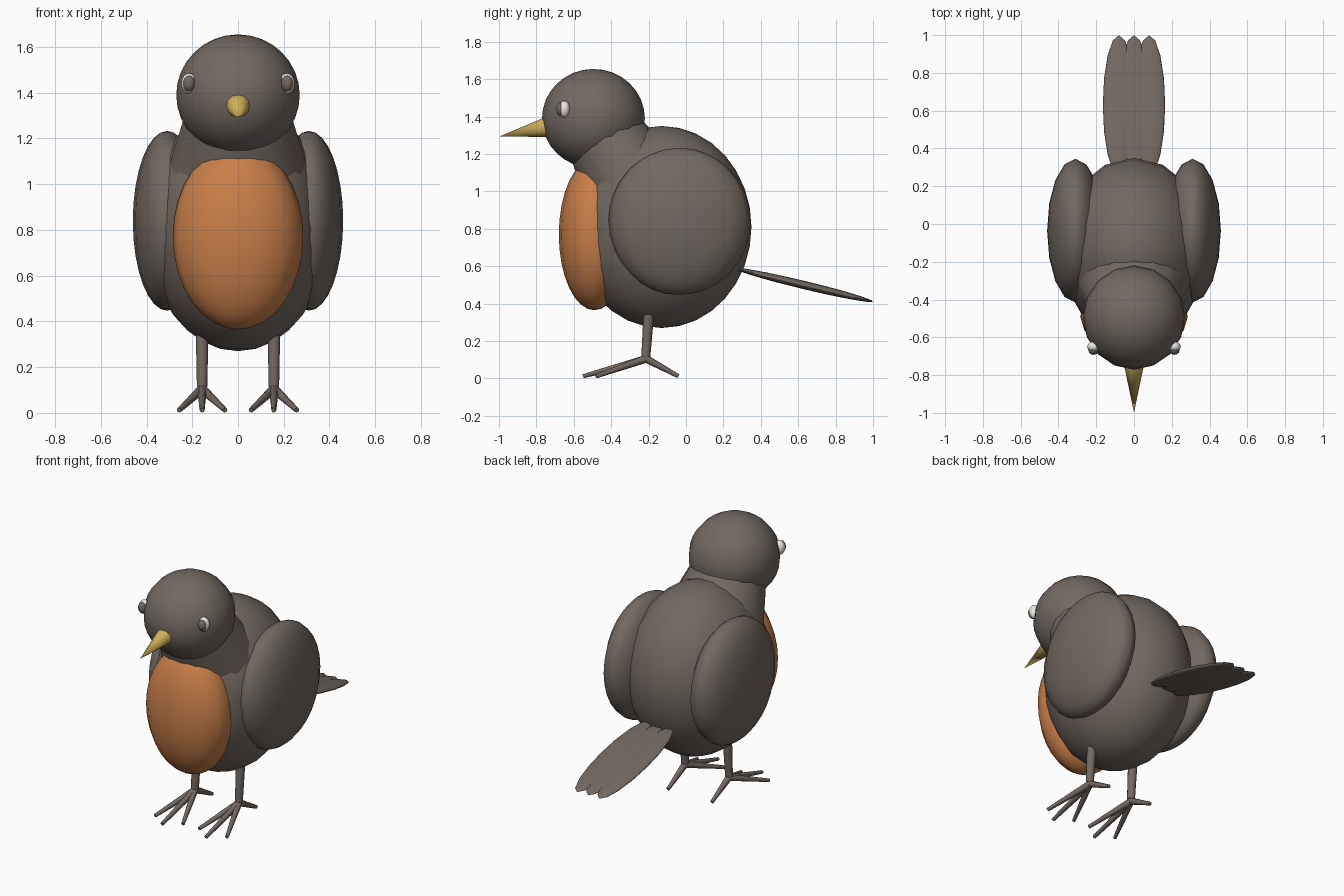
import bpy
from math import radians
from mathutils import Vector

cube = bpy.data.objects.get("Cube")
if cube:
    bpy.data.objects.remove(cube, do_unlink=True)


def material(name, rgb):
    mat = bpy.data.materials.new(name)
    mat.use_nodes = True
    color = (*rgb, 1.0)
    mat.diffuse_color = color
    bsdf = next(n for n in mat.node_tree.nodes if n.type == "BSDF_PRINCIPLED")
    bsdf.inputs["Base Color"].default_value = color
    return mat


GREY = material("feather grey", (0.17, 0.14, 0.12))
ORANGE = material("breast orange", (0.58, 0.21, 0.065))
YELLOW = material("beak yellow", (0.62, 0.43, 0.10))
WHITE = material("eye white", (0.80, 0.80, 0.77))


def finish(name, mat, angle):
    obj = bpy.context.object
    obj.name = name
    obj.data.materials.append(mat)
    bpy.ops.object.transform_apply(location=False, rotation=False, scale=True)
    bpy.ops.object.shade_smooth_by_angle(angle=radians(angle))
    return obj


def ellipsoid(name, center, radii, mat, tilt=0.0, segments=16):
    bpy.ops.mesh.primitive_uv_sphere_add(
        segments=segments, ring_count=segments, radius=1, location=center,
        rotation=(radians(tilt), 0, 0))
    bpy.context.object.scale = radii
    return finish(name, mat, 60)


def taper(name, start, end, r1, r2, mat, sides=10, widen=1.0):
    start, end = Vector(start), Vector(end)
    axis = end - start
    # Keep the local x axis sideways for parts lying in the middle plane
    bpy.ops.mesh.primitive_cone_add(
        vertices=sides, radius1=r1, radius2=r2, depth=axis.length,
        location=(start + end) / 2)
    obj = bpy.context.object
    obj.rotation_euler = axis.to_track_quat("Z", "Y").to_euler()
    obj.scale = (widen, 1, 1)
    return finish(name, mat, 50)


# Body, breast, neck and head
ellipsoid("body", (0, -0.13, 0.81), (0.40, 0.48, 0.54), GREY)
ellipsoid("breast", (0, -0.49, 0.77), (0.285, 0.19, 0.405), ORANGE)
taper("neck", (0, -0.28, 1.04), (0, -0.46, 1.33), 0.28, 0.20, GREY, 16, 1.12)
ellipsoid("head", (0, -0.495, 1.39), (0.27, 0.275, 0.265), GREY)

# Beak
taper("beak", (0, -0.73, 1.347), (0, -1.0, 1.293), 0.056, 0.0, YELLOW, 12)

# Tail of three overlapping feathers
for name, x in (("left", 0.08), ("middle", 0), ("right", -0.08)):
    ellipsoid(name + "_tail_feather", (x, 0.63, 0.5), (0.085, 0.38, 0.022),
              GREY, tilt=-13.5)

# Paired parts
for side, s in (("left", 1), ("right", -1)):
    ellipsoid(side + "_wing", (s * 0.31, -0.035, 0.84), (0.15, 0.38, 0.393), GREY)
    ellipsoid(side + "_eye", (s * 0.213, -0.65, 1.44), (0.035, 0.03, 0.045),
              WHITE, segments=12)
    ellipsoid(side + "_pupil", (s * 0.214, -0.67, 1.44), (0.027, 0.023, 0.035),
              GREY, segments=12)

    # Leg and four toes
    hip_x = s * 0.157
    taper(side + "_leg", (hip_x, -0.198, 0.36), (hip_x, -0.215, 0.115),
          0.029, 0.024, GREY)
    for toe, dx, y in (("inner", -0.1, -0.48), ("middle", 0, -0.55),
                       ("outer", 0.1, -0.48), ("back", 0, -0.04)):
        taper(f"{side}_{toe}_toe", (hip_x, -0.213, 0.105),
              (hip_x + s * dx, y, 0.012), 0.021, 0.011, GREY, 8)
